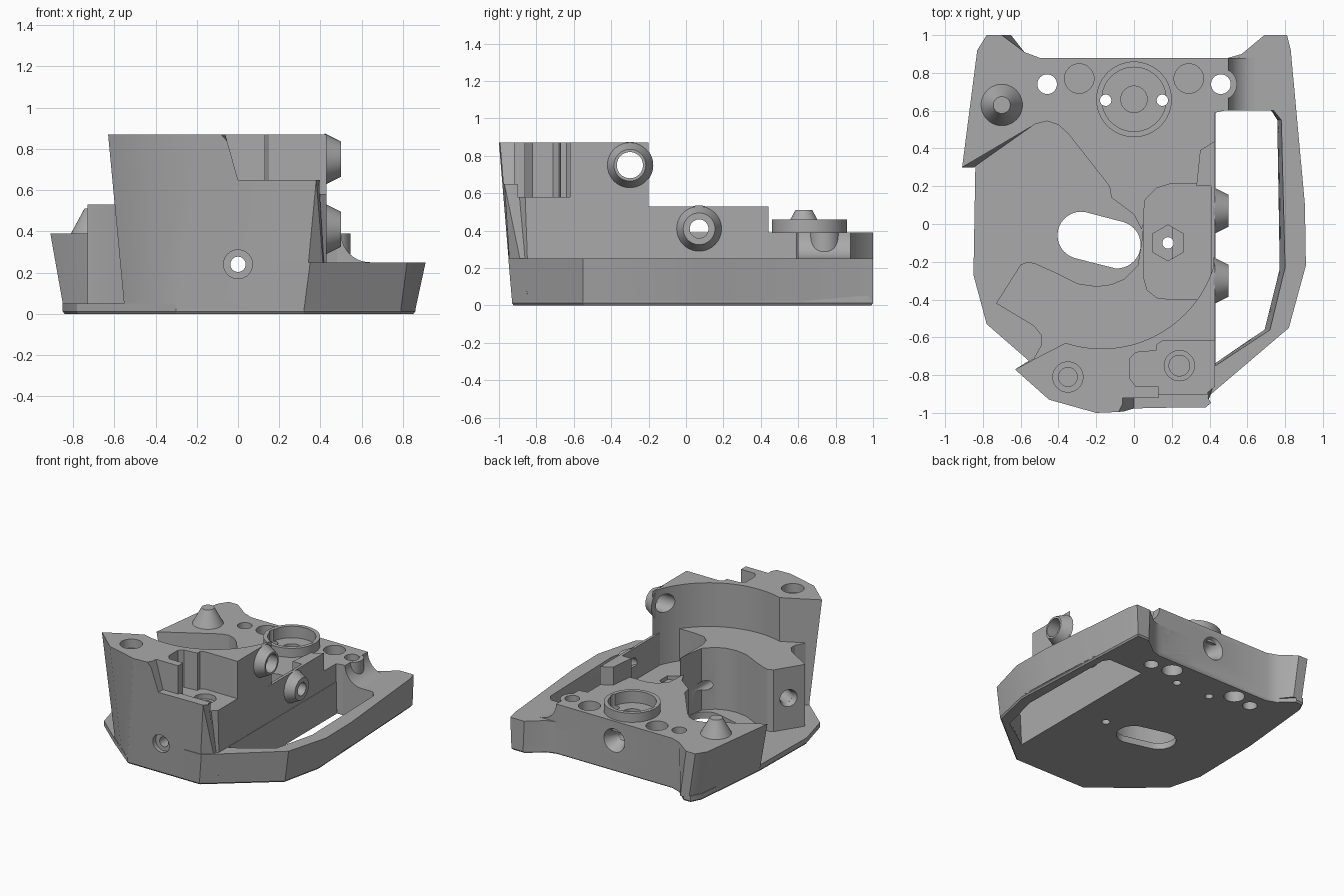
import bpy, bmesh
from math import sin, cos, radians
from mathutils import Vector

default_cube = bpy.data.objects.get("Cube")
if default_cube:
    bpy.data.objects.remove(default_cube, do_unlink=True)

grey = bpy.data.materials.new("machined_grey")
grey.use_nodes = True
colour = (.4, .4, .4, 1)
grey.diffuse_color = colour
grey.node_tree.nodes["Principled BSDF"].inputs["Base Color"].default_value = colour


def finish(name, bm):
    """Turn a bmesh into a scene object."""
    bmesh.ops.recalc_face_normals(bm, faces=bm.faces)
    mesh = bpy.data.meshes.new(name)
    bm.to_mesh(mesh)
    bm.free()
    mesh.materials.append(grey)
    obj = bpy.data.objects.new(name, mesh)
    bpy.context.collection.objects.link(obj)
    return obj


def loft(name, bottom, top, low, high):
    """Solid between two outlines that have equally many points."""
    bm = bmesh.new()
    lower = [bm.verts.new((x, y, low)) for x, y in bottom]
    upper = [bm.verts.new((x, y, high)) for x, y in top]
    bm.faces.new(lower)
    bm.faces.new(upper)
    for i in range(len(lower)):
        j = (i + 1) % len(lower)
        bm.faces.new((lower[i], lower[j], upper[j], upper[i]))
    return finish(name, bm)


def prism(name, outline, low, high):
    return loft(name, outline, outline, low, high)


def rod(name, start, end, radius, end_radius=None, sides=40):
    """Cylinder or cone running from start to end."""
    start, end = Vector(start), Vector(end)
    axis = end - start
    bm = bmesh.new()
    bmesh.ops.create_cone(bm, cap_ends=True, segments=sides, radius1=radius,
                          radius2=radius if end_radius is None else end_radius,
                          depth=axis.length)
    turn = axis.to_track_quat('Z', 'Y').to_matrix().to_4x4()
    bm.transform(turn)
    bmesh.ops.translate(bm, verts=bm.verts, vec=(start + end) / 2)
    return finish(name, bm)


def drill(x, y, low, high, radius, sides=40):
    return rod("cutter", (x, y, low), (x, y, high), radius, sides=sides)


def carve(obj, cutters):
    """Subtract the cutters and keep the result as the part's mesh."""
    for cutter in cutters:
        cutter.hide_render = True
        mod = obj.modifiers.new("cut", 'BOOLEAN')
        mod.operation = 'DIFFERENCE'
        mod.solver = 'EXACT'
        mod.object = cutter
    graph = bpy.context.evaluated_depsgraph_get()
    mesh = bpy.data.meshes.new_from_object(obj.evaluated_get(graph))
    obj.modifiers.clear()
    obj.data = mesh


def arc(cx, cy, radius, first, last, steps):
    angles = [radians(first + (last - first) * i / steps) for i in range(steps + 1)]
    return [(cx + radius * cos(a), cy + radius * sin(a)) for a in angles]


# Base plate
plate_outline = [(-.84, .3), (-.85, -.27), (-.78, -.53), (-.55, -.73), (-.3, -.93),
                 (.32, -.93), (.79, -.55), (.86, -.23), (.8, 1), (.7, 1), (.57, .9),
                 (.5, .88), (-.5, .88), (-.58, .91), (-.68, 1), (-.74, 1), (-.78, .92)]
inset = [(x * .99, y * .99) for x, y in plate_outline]
base_lip = loft("base_lip", inset, plate_outline, 0, .012)
base_plate = prism("base_plate", plate_outline, .012, .05)

# Side frame around the long opening
frame_low = [(.2, -.93), (.32, -.93), (.79, -.55), (.86, -.23), (.85, .1), (.8, .92),
             (.8, 1), (.7, 1), (.57, .9), (.5, .88), (.2, .88)]
frame_high = [(.2, -.95), (.35, -.95), (.82, -.55), (.91, -.22), (.905, .1), (.83, .92),
              (.81, 1), (.69, 1), (.57, .9), (.5, .88), (.2, .88)]
side_frame = loft("side_frame", frame_low, frame_high, .02, .25)

# Rear deck with its corner horn and the scooped end
deck_top = [(-.91, .3), (-.83, .92), (-.78, 1), (-.7, 1), (-.58, .91), (-.5, .88),
            (.48, .88), (.48, .6), (.43, .59), (.43, 0), (.05, 0), (.04, -.03),
            (0, .05), (-.12, .14), (-.13, .2), (-.35, .48), (-.4, .525),
            (-.46, .545), (-.52, .53)]
deck_low = [(x * .93 if x < -.6 else x, y) for x, y in deck_top]
rear_deck = loft("rear_deck", deck_low, deck_top, .03, .39)
scoop_profile = [(.4, .2), (.4, .39), (.5, .39)] + arc(.64, .39, .14, 180, 270, 10) + [(.64, .2)]
bm = bmesh.new()
near = bm.faces.new([bm.verts.new((x, .6, z)) for x, z in scoop_profile])
pushed = bmesh.ops.extrude_face_region(bm, geom=[near], use_keep_orig=True)["geom"]
bmesh.ops.translate(bm, vec=(0, .28, 0),
                    verts=[v for v in pushed if isinstance(v, bmesh.types.BMVert)])
scoop = finish("scooped_end", bm)
hole_collar = rod("hole_collar", (.46, .74, .2), (.46, .74, .389), .085)

# Hooked middle island
island = prism("hooked_island", [
    (-.73, -.42), (-.53, -.54), (-.49, -.59), (-.49, -.64), (-.53, -.71), (-.3, -.75),
    (.2, -.65), (.429, -.4), (.429, 0), (.05, 0), (.04, -.1), (.02, -.22), (-.05, -.29),
    (-.12, -.32), (-.2, -.33), (-.3, -.315), (-.43, -.25), (-.52, -.21), (-.56, -.2),
    (-.6, -.215)], .03, .53)
side_wall = prism("side_wall", [(.33, .2), (.35, .39), (.43, .44), (.43, -.25),
                                (.408, -.25), (.408, .2)], .03, .53)

# Front tower with a round inner wall
inner = arc(-.17, -.04, .62, -15, -108, 28) + [(-.48, -.69)]
tower_low = [(-.55, -.72), (-.42, -.83), (-.3, -.93), (-.1, -.93), (.32, -.93), (.43, -.84)]
tower_high = [(-.63, -.77), (-.45, -.93), (-.2, -1), (-.08, -.995), (.4, -.985), (.43, -.87)]
front_tower = loft("front_tower", tower_low + inner, tower_high + inner, .02, .87)

# Raised details
ring = rod("raised_ring", (0, .66, .3), (0, .66, .46), .2, sides=64)
peg = rod("cone_peg", (-.7, .63, .38), (-.7, .63, .51), .115, .045)
bosses = [rod("upper_boss", (.42, -.3, .75), (.5, -.3, .75), .125, .085),
          rod("lower_boss", (.42, .07, .41), (.5, .07, .41), .125, .085)]

# Cutters: openings in the floor
opening = loft("cutter", [(.432, .6), (.72, .6), (.75, .55), (.76, -.24), (.68, -.56), (.432, -.73)],
               [(.432, .6), (.74, .6), (.78, .55), (.8, -.23), (.72, -.56), (.432, -.75)], -.1, .251)
opening_above = prism("cutter", [(.432, .6), (.78, .6), (.78, -.6), (.432, -.75)], .24, .4)
slot = prism("cutter", arc(-.28, -.06, .125, 80, 255, 16)
             + arc(-.09, -.11, .125, 265, 435, 16), -.1, 1)
through = [slot, drill(.18, -.1, -.1, 1, .03)]
for side in (-1, 1):
    through += [drill(side * .46, .74, -.1, 1, .052), drill(side * .15, .655, -.1, 1, .03),
                drill(side * .29, .77, -.1, .15, .075)]

# Cutters: long cross bore with a flared rear mouth
bore = rod("cutter", (0, -1.2, .24), (0, 1.2, .24), .037)
front_mouth = rod("cutter", (0, -1.1, .24), (0, -.91, .24), .07)
rear_mouth = rod("cutter", (0, .78, .24), (0, .89, .24), .037, .095)

# Cutters: deck, nut pocket and hook
deck_holes = [drill(side * .29, .77, .3, 1, .078) for side in (-1, 1)]
ring_well = [drill(0, .66, .37, 1, .17, 64), drill(0, .66, .3, 1, .07)]
pocket = prism("cutter", [(.05, -.28), (.07, -.35), (.12, -.39), (.2, -.4), (.408, -.4),
                          (.408, .215), (.2, .215), (.12, .19), (.06, .13), (.05, .05)], .28, 1)
nut = drill(.18, -.1, .18, .5, .095, 6)
hook_mouth = rod("cutter", (-.7, -.29, .29), (-.63, -.33, .29), .085, .05)
hook_bore = rod("cutter", (-.7, -.29, .29), (-.47, -.42, .29), .05)

# Cutters: side bores through the bosses
upper_bore = rod("cutter", (.2, -.3, .75), (.6, -.3, .75), .07)
lower_bore = rod("cutter", (.2, .07, .41), (.6, .07, .41), .05)

# Cutters: stepped notch and bolt holes in the tower
notch = prism("cutter", [(.6, -.62), (.15, -.62), (.12, -.64), (.12, -.67), (.01, -.68),
                         (-.02, -.71), (-.02, -.82), (.01, -.86), (.13, -.86),
                         (.13, -.9), (.6, -.9)], .58, 1)
front_step = loft("cutter", [(0, -1.2), (0, -.92), (.13, -.92), (.13, -.85), (.6, -.85), (.6, -1.2)],
                  [(-.21, -1.2), (-.07, -.92), (.13, -.92), (.13, -.85), (.6, -.85), (.6, -1.2)],
                  .65, .9)
bolt_holes = [drill(-.35, -.81, .8, 1, .08), drill(-.35, -.81, .5, 1, .05),
              drill(.24, -.75, .54, 1, .08), drill(.24, -.75, .3, 1, .055)]

# Carve each part
cross = [bore, rear_mouth]
jobs = [(base_lip, through + [opening]), (base_plate, through + [opening]),
        (side_frame, through + cross + [opening, front_mouth]),
        (rear_deck, through + cross + deck_holes + ring_well + [pocket, nut]),
        (scoop, through + deck_holes), (hole_collar, through + deck_holes[1:]),
        (island, through + [bore, pocket, nut, hook_mouth, hook_bore, lower_bore]),
        (side_wall, [lower_bore]), (ring, through + ring_well),
        (front_tower, bolt_holes + [notch, front_step, bore, front_mouth, upper_bore]),
        (bosses[0], [upper_bore]), (bosses[1], [lower_bore])]
bpy.context.view_layer.update()
# The frame's inner strip stays flush with the side wall
side_trim = [opening_above]
for part, cutters in jobs:
    carve(part, cutters)

for obj in list(bpy.data.objects):
    if obj.name.startswith("cutter"):
        bpy.data.objects.remove(obj, do_unlink=True)

# Smooth round walls, keep edges sharp
parts = [job[0] for job in jobs] + [peg]
bpy.ops.object.select_all(action='DESELECT')
for part in parts:
    part.select_set(True)
bpy.context.view_layer.objects.active = parts[0]
bpy.ops.object.shade_smooth_by_angle(angle=radians(25))
